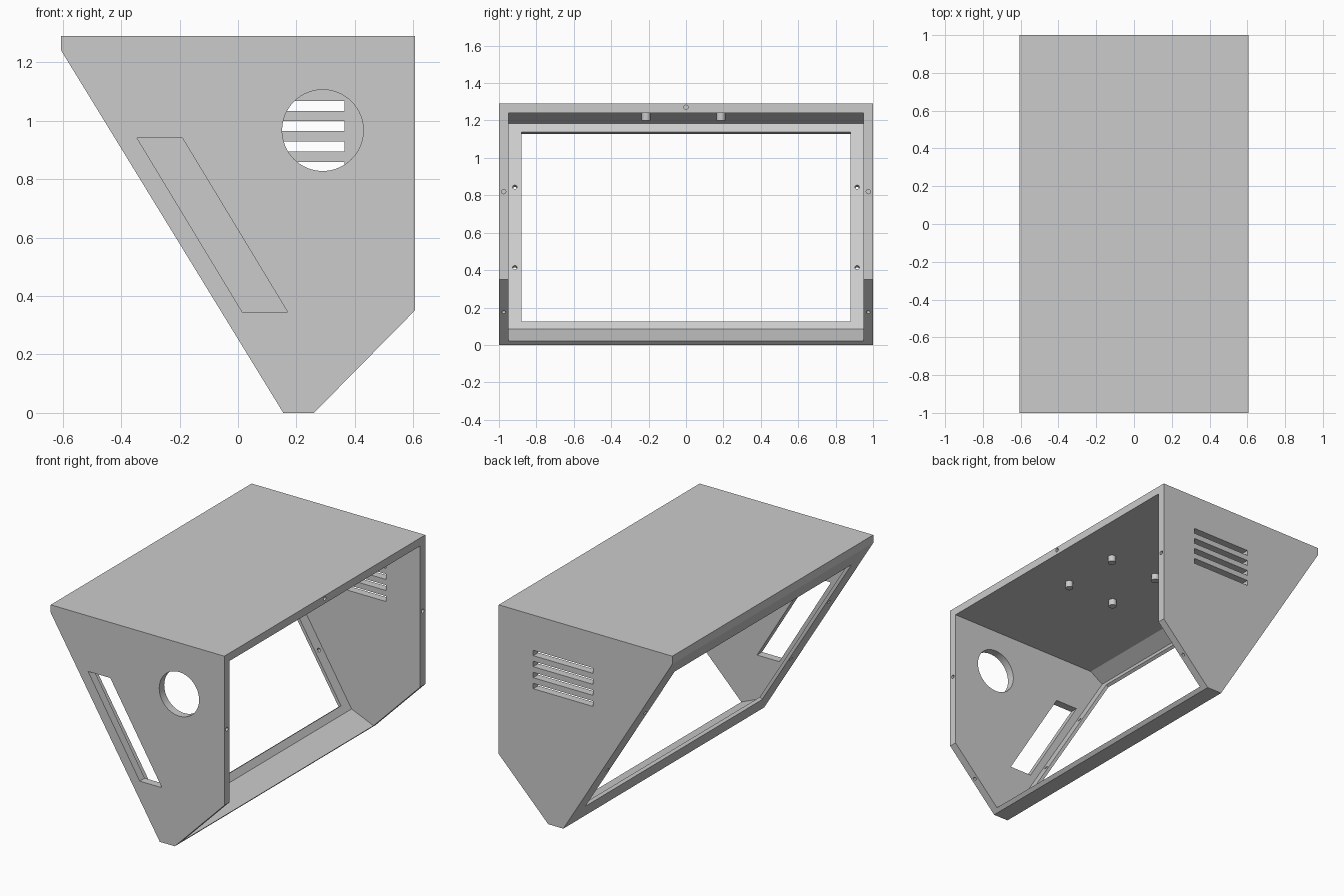
import bpy, bmesh, math
from mathutils import Vector

if "Cube" in bpy.data.objects:
    bpy.data.objects.remove(bpy.data.objects["Cube"])

grey = bpy.data.materials.new("housing grey")
grey.use_nodes = True
grey.diffuse_color = (0.6, 0.6, 0.6, 1)
grey.node_tree.nodes["Principled BSDF"].inputs["Base Color"].default_value = (0.6, 0.6, 0.6, 1)


def finish(name, bm):
    bmesh.ops.recalc_face_normals(bm, faces=bm.faces)
    mesh = bpy.data.meshes.new(name)
    bm.to_mesh(mesh)
    bm.free()
    mesh.materials.append(grey)
    obj = bpy.data.objects.new(name, mesh)
    bpy.context.collection.objects.link(obj)
    return obj


def prism(name, profile, y0, y1):
    """Extrude an x-z profile along y."""
    bm = bmesh.new()
    face = bm.faces.new([bm.verts.new((x, y0, z)) for x, z in profile])
    out = bmesh.ops.extrude_face_region(bm, geom=[face])
    verts = [v for v in out["geom"] if isinstance(v, bmesh.types.BMVert)]
    bmesh.ops.translate(bm, verts=verts, vec=(0, y1 - y0, 0))
    return finish(name, bm)


def rod(name, centre, axis, radius, length, sides=16):
    """Cylinder centred on a point and aligned to an axis."""
    bm = bmesh.new()
    bmesh.ops.create_cone(bm, cap_ends=True, segments=sides, radius1=radius,
                          radius2=radius, depth=length)
    turn = Vector((0, 0, 1)).rotation_difference(Vector(axis)).to_matrix()
    bmesh.ops.rotate(bm, verts=bm.verts, matrix=turn)
    bmesh.ops.translate(bm, verts=bm.verts, vec=centre)
    return finish(name, bm)


def cut(body, cutter):
    mod = body.modifiers.new("cut", "BOOLEAN")
    mod.operation = "DIFFERENCE"
    mod.solver = "EXACT"
    mod.object = cutter
    bpy.context.view_layer.objects.active = body
    bpy.ops.object.modifier_apply(modifier=mod.name)
    bpy.data.objects.remove(cutter)


# Sloping face frame: s runs up the slope, d runs into the housing
toe = Vector((0.155, 0))
up = Vector((-0.76, 1.24)).normalized()
inward = Vector((up.y, -up.x))
LIP = 0.02


def on_slope(s, d):
    return toe + up * s + inward * d


# Outer shell, hollowed out and open at the back and lower slope
housing = prism("housing", [(-0.605, 1.29), (0.605, 1.29), (0.605, 0.35),
                            (0.26, 0), toe, (-0.605, 1.24)], -1, 1)
cut(housing, prism("cavity", [(-0.458, 1.24), (0.8, 1.24), (0.8, -0.2),
                              on_slope(0.087, LIP), on_slope(1.377, LIP)], -0.95, 0.95))

# Large window in the sloping face, leaving a thin mounting lip
s0, s1 = 0.134, 1.324
cut(housing, prism("window", [on_slope(s0, -0.05), on_slope(s1, -0.05),
                              on_slope(s1, 0.05), on_slope(s0, 0.05)], -0.88, 0.88))

# Round port and slanted opening in the front wall
cut(housing, rod("port", (0.29, -1, 0.967), (0, 1, 0), 0.139, 0.2, 64))
cut(housing, prism("opening", [(-0.345, 0.94), (-0.19, 0.94),
                               (0.17, 0.345), (0.015, 0.345)], -1.1, -0.9))

# Four vent slots in the rear wall
for i in range(4):
    z = 1.034 - i * 0.0695
    cut(housing, prism("vent", [(-0.052, z), (0.365, z),
                                (0.365, z + 0.034), (-0.052, z + 0.034)], 0.9, 1.1))

# Screw holes in the lip and in the rim of the open side
cut(housing, rod("rim_hole", (0.605, 0, 1.27), (1, 0, 0), 0.012, 0.12))
for side in (-1, 1):
    for s in (0.474, 0.978):
        p = on_slope(s, LIP / 2)
        cut(housing, rod("lip_hole", (p.x, side * 0.915, p.y),
                         (inward.x, 0, inward.y), 0.012, 0.06))
    cut(housing, rod("rim_hole", (0.605, side * 0.975, 0.82), (1, 0, 0), 0.012, 0.12))
    cut(housing, rod("rim_hole", (0.4325, side * 0.975, 0.175), (0.71, 0, -0.7), 0.01, 0.12))

# Standoff pegs under the top
parts = [housing]
for x in (-0.01, 0.33):
    for y in (-0.213, 0.187):
        parts.append(rod("standoff_peg", (x, y, 1.2225), (0, 0, 1), 0.024, 0.045, 24))

bpy.ops.object.select_all(action="DESELECT")
for part in parts:
    part.select_set(True)
bpy.context.view_layer.objects.active = housing
bpy.ops.object.shade_smooth_by_angle(angle=math.radians(30))
